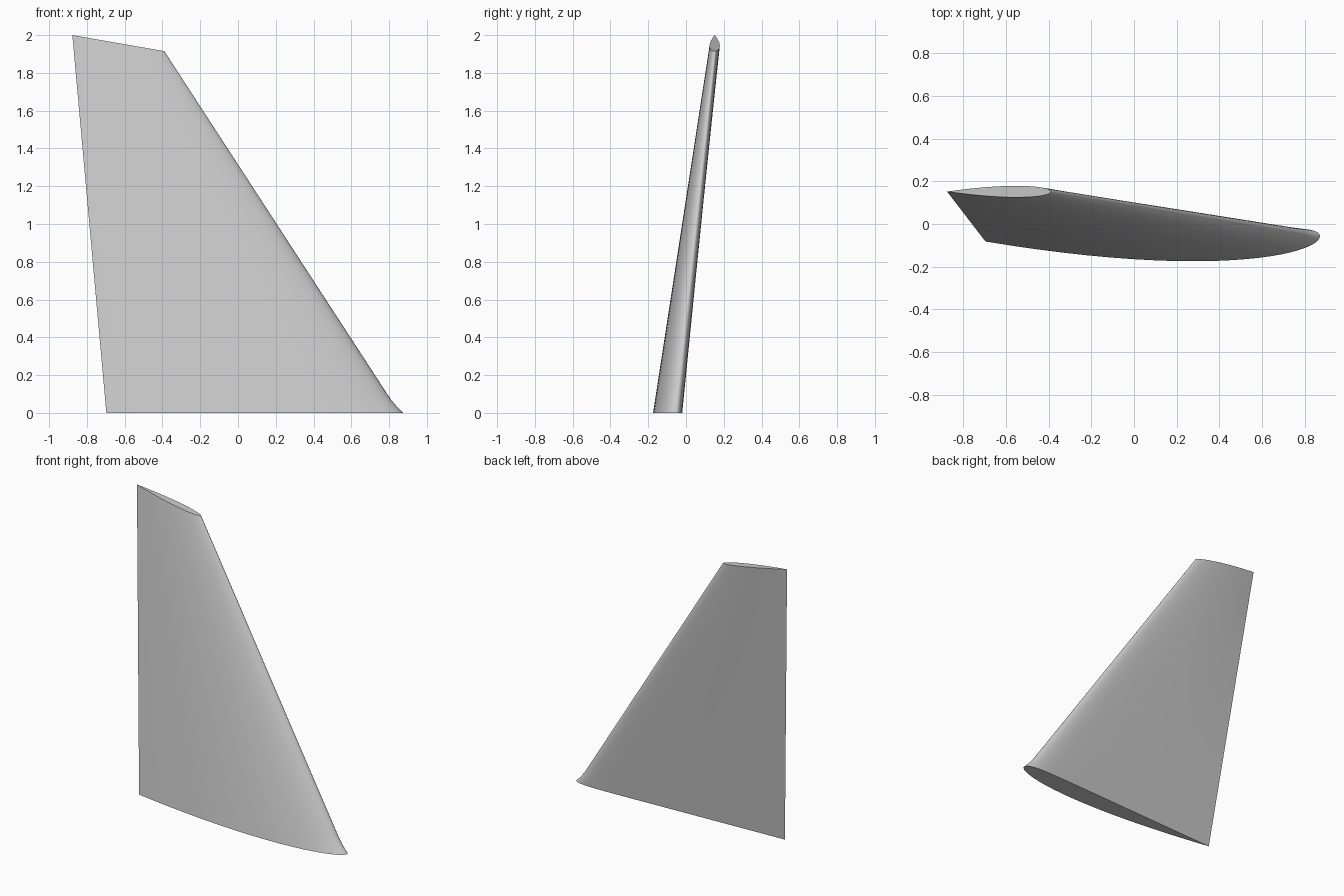
import bpy
import bmesh
from math import sqrt, exp, radians

cube = bpy.data.objects.get("Cube")
if cube:
    bpy.data.objects.remove(cube, do_unlink=True)


def make_material(name, value):
    mat = bpy.data.materials.new(name)
    mat.use_nodes = True
    colour = (value, value, value, 1)
    mat.diffuse_color = colour
    mat.node_tree.nodes["Principled BSDF"].inputs["Base Color"].default_value = colour
    return mat


def mix(a, b, t):
    return a + (b - a) * t


# Aerofoil sections: u runs from leading edge (0) to trailing edge (1)
def root_point(u, front):
    if front:
        offset = -0.286 * sqrt(u) * (1 - u)
    else:
        offset = 0.045 * (1 - u) * sqrt(1 - exp(-u / 0.05))
    return mix(0.855, -0.697, u), mix(-0.055, -0.082, u) + offset, 0


def tip_point(u, front):
    offset = 0.07 * sqrt(u) * (1 - u) * (-1 if front else 1)
    return mix(-0.39, -0.877, u), 0.152 + offset, mix(1.915, 2, u)


STEPS = 24
FLARE = 0.05
front_side = [((i / STEPS) ** 2, True) for i in range(STEPS + 1)]
back_side = [((i / STEPS) ** 2, False) for i in range(STEPS - 1, 0, -1)]
outline = front_side + back_side


# Span position t, with a small flare where the leading edge meets the root
def fin_point(u, front, t):
    x, y, z = [mix(a, b, t) for a, b in zip(root_point(u, front), tip_point(u, front))]
    x += 0.018 * max(0, 1 - t / FLARE) ** 2 * (1 - u) ** 8
    return x, y, z


# Loft the skin through the spanwise sections and cap both ends
bm = bmesh.new()
spans = [FLARE * k / 4 for k in range(4)] + [mix(FLARE, 1, k / 6) for k in range(7)]
rings = [[bm.verts.new(fin_point(u, front, t)) for u, front in outline] for t in spans]
count = len(outline)
for low, high in zip(rings, rings[1:]):
    for i in range(count):
        j = (i + 1) % count
        bm.faces.new((low[i], low[j], high[j], high[i]))
bm.faces.new(rings[0])
bm.faces.new(rings[-1])
bmesh.ops.recalc_face_normals(bm, faces=bm.faces)

mesh = bpy.data.meshes.new("swept_fin")
bm.to_mesh(mesh)
bm.free()
fin = bpy.data.objects.new("swept_fin", mesh)
bpy.context.collection.objects.link(fin)
mesh.materials.append(make_material("light grey", 0.6))

# Smooth skin with crisp trailing edge and caps
bpy.ops.object.select_all(action="DESELECT")
fin.select_set(True)
bpy.context.view_layer.objects.active = fin
bpy.ops.object.shade_smooth_by_angle(angle=radians(35))
